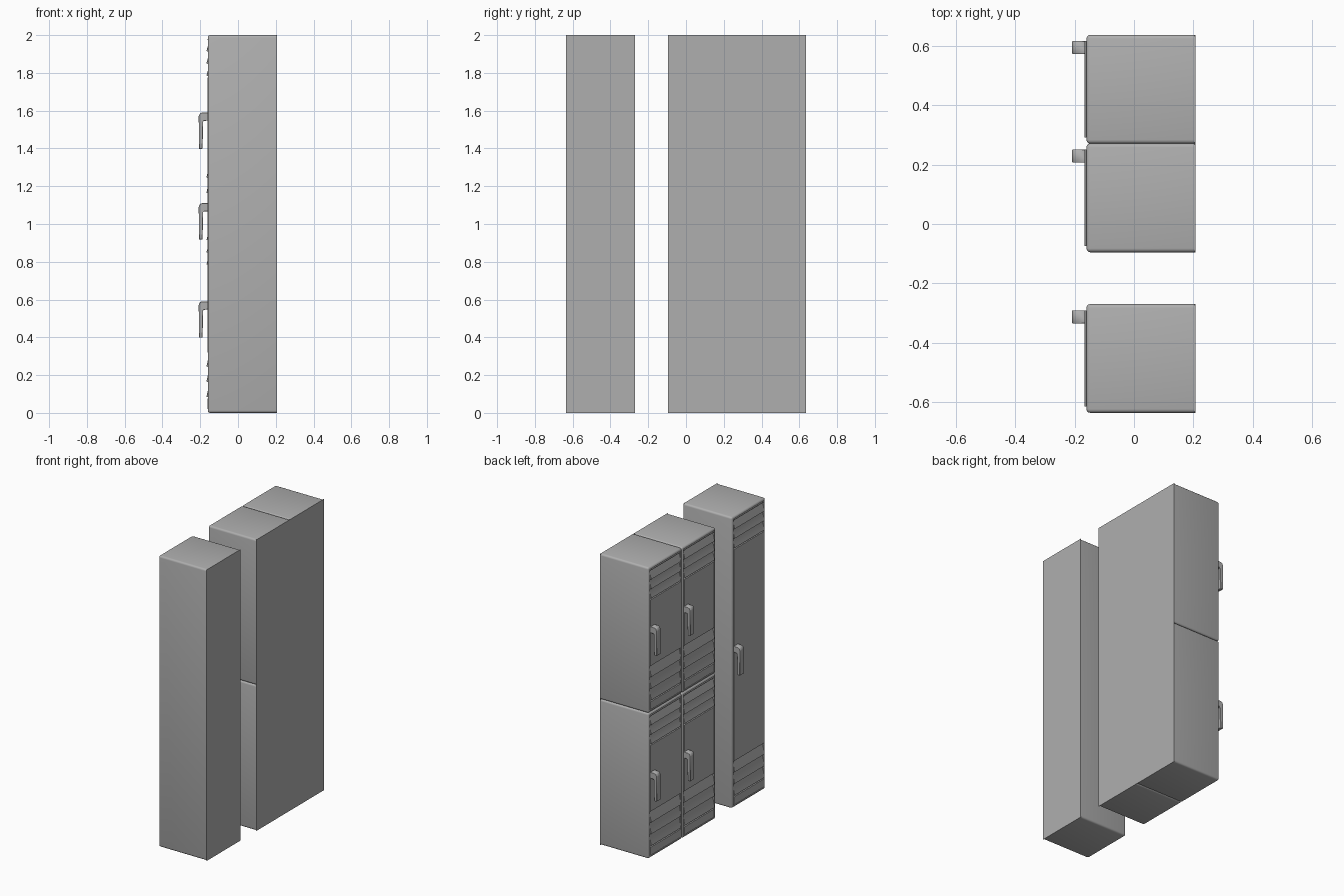
import bpy, bmesh, math

if "Cube" in bpy.data.objects:
    bpy.data.objects.remove(bpy.data.objects["Cube"])

W = 0.366                      # locker width (y)
FRONT, BACK = -0.16, 0.207     # doors face -x
GREY = bpy.data.materials.new("dark_grey")
GREY.diffuse_color = (0.43, 0.43, 0.43, 1)
GREY.use_nodes = True
GREY.node_tree.nodes["Principled BSDF"].inputs["Base Color"].default_value = GREY.diffuse_color


def finish(bm, name):
    bmesh.ops.recalc_face_normals(bm, faces=bm.faces)
    me = bpy.data.meshes.new(name)
    bm.to_mesh(me)
    bm.free()
    me.materials.append(GREY)
    ob = bpy.data.objects.new(name, me)
    bpy.context.collection.objects.link(ob)
    bpy.ops.object.select_all(action='DESELECT')
    ob.select_set(True)
    bpy.context.view_layer.objects.active = ob
    bpy.ops.object.shade_smooth_by_angle(angle=math.radians(40))
    return ob


def box(x0, x1, y0, y1, z0, z1):
    bm = bmesh.new()
    bmesh.ops.create_cube(bm, size=1)
    for v in bm.verts:
        v.co = (x1 if v.co.x > 0 else x0, y1 if v.co.y > 0 else y0,
                z1 if v.co.z > 0 else z0)
    return bm


def extrude_profile(name, pts, y0, y1, bevel=0.0):
    """Extrude an (x, z) outline from y0 to y1."""
    bm = bmesh.new()
    f = bm.faces.new([bm.verts.new((x, y0, z)) for x, z in pts])
    ext = bmesh.ops.extrude_face_region(bm, geom=[f])
    for v in ext['geom']:
        if isinstance(v, bmesh.types.BMVert):
            v.co.y = y1
    if bevel:
        bmesh.ops.bevel(bm, geom=bm.edges[:], offset=bevel, segments=1,
                        affect='EDGES', profile=0.5)
    return finish(bm, name)


def cabinet(name, yc, z0, h):
    # box with rounded edges and a shallow door opening in the front
    bm = box(FRONT, BACK - 0.003, yc - W / 2, yc + W / 2, z0, z0 + h)
    edges = [e for e in bm.edges if min(v.co.x for v in e.verts) < 0]
    bmesh.ops.bevel(bm, geom=edges, offset=0.013, segments=3, affect='EDGES', profile=0.5)
    bm.normal_update()
    front = min(bm.faces, key=lambda f: f.calc_center_median().x)
    bmesh.ops.inset_region(bm, faces=[front], thickness=0.004)
    ext = bmesh.ops.extrude_face_region(bm, geom=[front])
    for v in ext['geom']:
        if isinstance(v, bmesh.types.BMVert):
            v.co.x += 0.014
    if front.is_valid:
        bmesh.ops.delete(bm, geom=[front], context='FACES_ONLY')
    finish(bm, name)


def door(name, yc, z0, h):
    # panel with three louvre slats at the top and bottom
    face, out, inn, rear = -0.162, -0.167, -0.152, -0.147
    pts = [(rear, z0 + 0.02), (face, z0 + 0.02)]
    for start, pitch in ((z0 + 0.08, 0.08), (z0 + h - 0.22, 0.065)):
        pts.append((face, start - 0.006))
        for i in range(3):
            z = start + i * pitch
            pts += [(inn, z), (out, z + 0.006), (inn, z + pitch - 0.006)]
        pts.append((face, start + 3 * pitch))
    pts += [(face, z0 + h - 0.02), (rear, z0 + h - 0.02)]
    extrude_profile(name, pts, yc - W / 2 + 0.021, yc + W / 2 - 0.021)


def handle(name, yc, zt):
    # hooked pull: short arm off the door and a tapering grip hanging down
    pts = [(-0.155, zt), (-0.192, zt), (-0.202, zt - 0.005), (-0.208, zt - 0.018),
           (-0.207, zt - 0.192), (-0.188, zt - 0.192), (-0.184, zt - 0.045),
           (-0.155, zt - 0.042)]
    extrude_profile(name, pts, yc + W / 2 - 0.065, yc + W / 2 - 0.021, 0.002)


# one tall locker, then two columns of stacked half-height lockers
lockers = [("tall", -0.452, 0, 2, 1.11)]
for col, yc in (("inner", 0.088), ("outer", 0.453)):
    lockers += [(col + "_lower", yc, 0, 1, 0.59), (col + "_upper", yc, 1, 1, 1.59)]

for name, yc, z0, h, zt in lockers:
    cabinet(name + "_cabinet", yc, z0, h)
    door(name + "_door", yc, z0, h)
    handle(name + "_handle", yc, zt)

# square-cornered back panels, one per bank
for name, y0, y1 in (("tall_back_panel", -0.635, -0.269), ("double_back_panel", -0.095, 0.636)):
    finish(box(BACK - 0.003, BACK, y0, y1, 0, 2), name)
